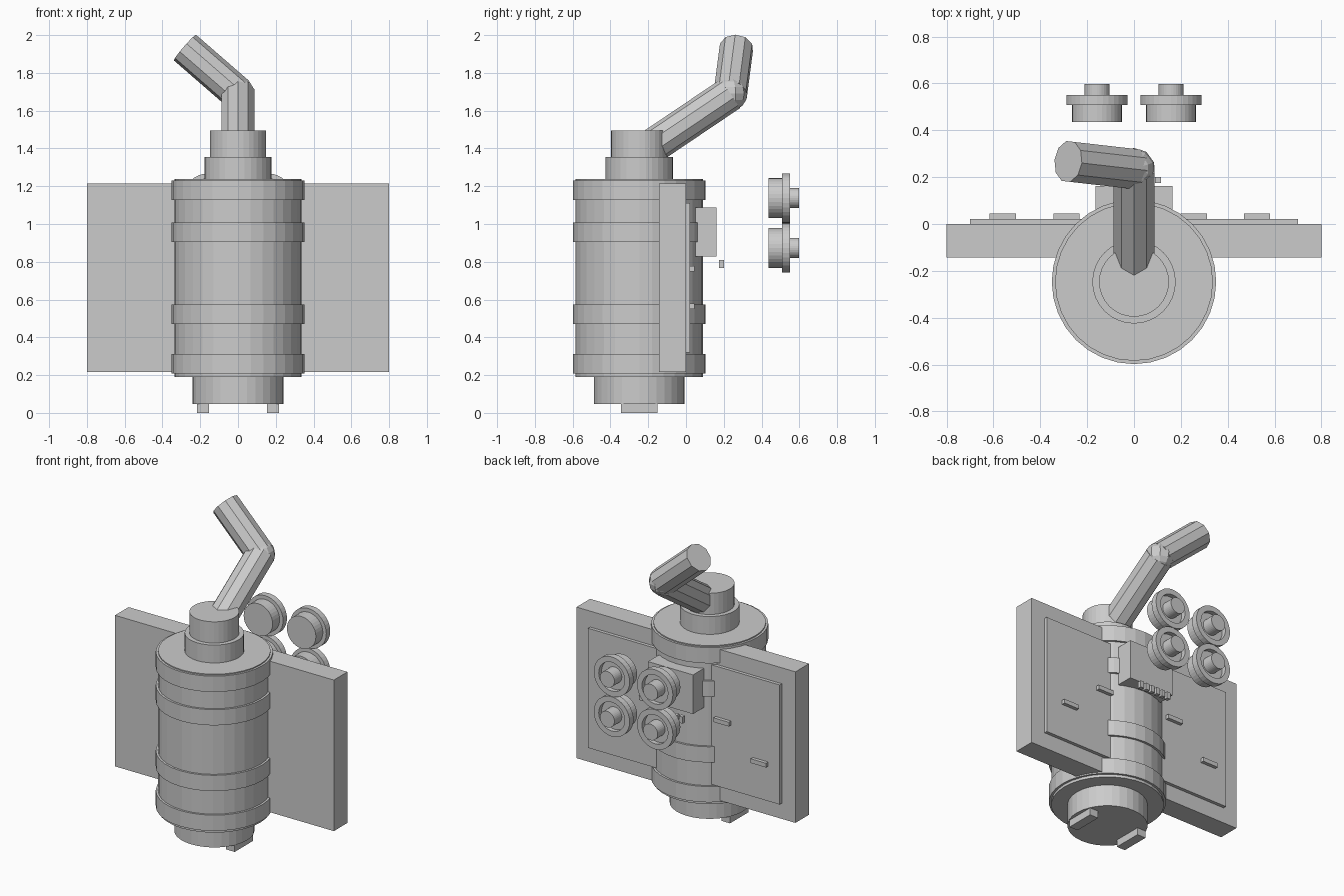
import bpy
import bmesh
from mathutils import Vector

old = bpy.data.objects.get("Cube")
if old:
    bpy.data.objects.remove(old, do_unlink=True)

grey = bpy.data.materials.new("plain_grey")
grey.use_nodes = True
grey.diffuse_color = (0.6, 0.6, 0.6, 1)
grey.node_tree.nodes["Principled BSDF"].inputs["Base Color"].default_value = (0.6, 0.6, 0.6, 1)

AXIS_Y = -0.247  # centre line of the tank


def finish(bm, name):
    bmesh.ops.recalc_face_normals(bm, faces=bm.faces)
    mesh = bpy.data.meshes.new(name)
    bm.to_mesh(mesh)
    bm.free()
    mesh.materials.append(grey)
    obj = bpy.data.objects.new(name, mesh)
    bpy.context.collection.objects.link(obj)
    return obj


def box(name, low, high):
    low, high = Vector(low), Vector(high)
    bm = bmesh.new()
    bmesh.ops.create_cube(bm, size=1)
    bmesh.ops.scale(bm, vec=high - low, verts=bm.verts)
    bmesh.ops.translate(bm, vec=(low + high) / 2, verts=bm.verts)
    return finish(bm, name)


def rod(name, start, end, radius, sides=32):
    start, end = Vector(start), Vector(end)
    bm = bmesh.new()
    bmesh.ops.create_cone(bm, cap_ends=True, segments=sides, radius1=radius,
                          radius2=radius, depth=(end - start).length)
    turn = (end - start).to_track_quat('Z', 'Y').to_matrix()
    bmesh.ops.rotate(bm, matrix=turn, verts=bm.verts)
    bmesh.ops.translate(bm, vec=(start + end) / 2, verts=bm.verts)
    return finish(bm, name)


def upright(name, bottom, top, radius):
    return rod(name, (0, AXIS_Y, bottom), (0, AXIS_Y, top), radius)


def lathe_y(name, centre, profile, sides=32):
    # profile of (radius, y) pairs spun around an axis along y
    bm = bmesh.new()
    verts = [bm.verts.new((r, y, 0)) for r, y in profile]
    edges = [bm.edges.new(pair) for pair in zip(verts, verts[1:])]
    bmesh.ops.spin(bm, geom=verts + edges, cent=(0, 0, 0), axis=(0, 1, 0),
                   angle=6.2831853, steps=sides)
    bmesh.ops.remove_doubles(bm, verts=bm.verts, dist=0.0001)
    bmesh.ops.translate(bm, vec=centre, verts=bm.verts)
    return finish(bm, name)


# Tank with base, straps and stepped neck
upright("tank_body", 0.19, 1.237, 0.337)
upright("tank_base", 0.047, 0.2, 0.24)
upright("neck_lower", 1.22, 1.355, 0.178)
upright("neck_upper", 1.34, 1.495, 0.149)
for i, z in enumerate((0.26, 0.523, 0.957, 1.178)):
    upright(f"tank_strap_{i + 1}", z - 0.052, z + 0.052, 0.351)

# Feet
for side, s in (("left", 1), ("right", -1)):
    box(f"foot_{side}", (s * 0.185 - 0.031, AXIS_Y - 0.096, 0),
        (s * 0.185 + 0.031, AXIS_Y + 0.096, 0.06))

# Wide panel with raised back plate
box("wing_panel", (-0.8, -0.142, 0.217), (0.8, 0, 1.215))
box("back_plate", (-0.7, -0.02, 0.32), (0.7, 0.022, 1.11))

# Handles on the back plate
for i, (x, z) in enumerate(((-0.56, 0.565), (-0.288, 0.763), (0.255, 0.763), (0.525, 0.565))):
    box(f"handle_{i + 1}", (x - 0.056, 0.01, z - 0.014), (x + 0.056, 0.045, z + 0.014))

# Control box and row of small pegs
box("control_box", (-0.165, 0.05, 0.828), (0.165, 0.162, 1.087))
for i in range(6):
    x = -0.103 + i * 0.0412
    box(f"peg_{i + 1}", (x - 0.013, 0.175, 0.766), (x + 0.013, 0.201, 0.81))

# Four floating dials: drum, recessed rim and hub
dial = [(0, 0.436), (0.106, 0.436), (0.106, 0.509), (0.131, 0.509), (0.131, 0.55),
        (0.095, 0.55), (0.095, 0.52), (0.053, 0.52), (0.053, 0.597), (0, 0.597)]
for i, (x, z) in enumerate((x, z) for x in (-0.158, 0.158) for z in (0.873, 1.137)):
    lathe_y(f"dial_{i + 1}", (x, 0, z), dial)

# Bent chimney pipe with a ball elbow
elbow = Vector((0, 0.235, 1.69))
rod("pipe_lower", (0, -0.2, 1.397), elbow, 0.092, 10)
rod("pipe_upper", elbow, (-0.281, 0.267, 1.934), 0.09, 10)
bm = bmesh.new()
bmesh.ops.create_uvsphere(bm, u_segments=10, v_segments=8, radius=0.09)
bmesh.ops.translate(bm, vec=elbow, verts=bm.verts)
finish(bm, "pipe_elbow")
